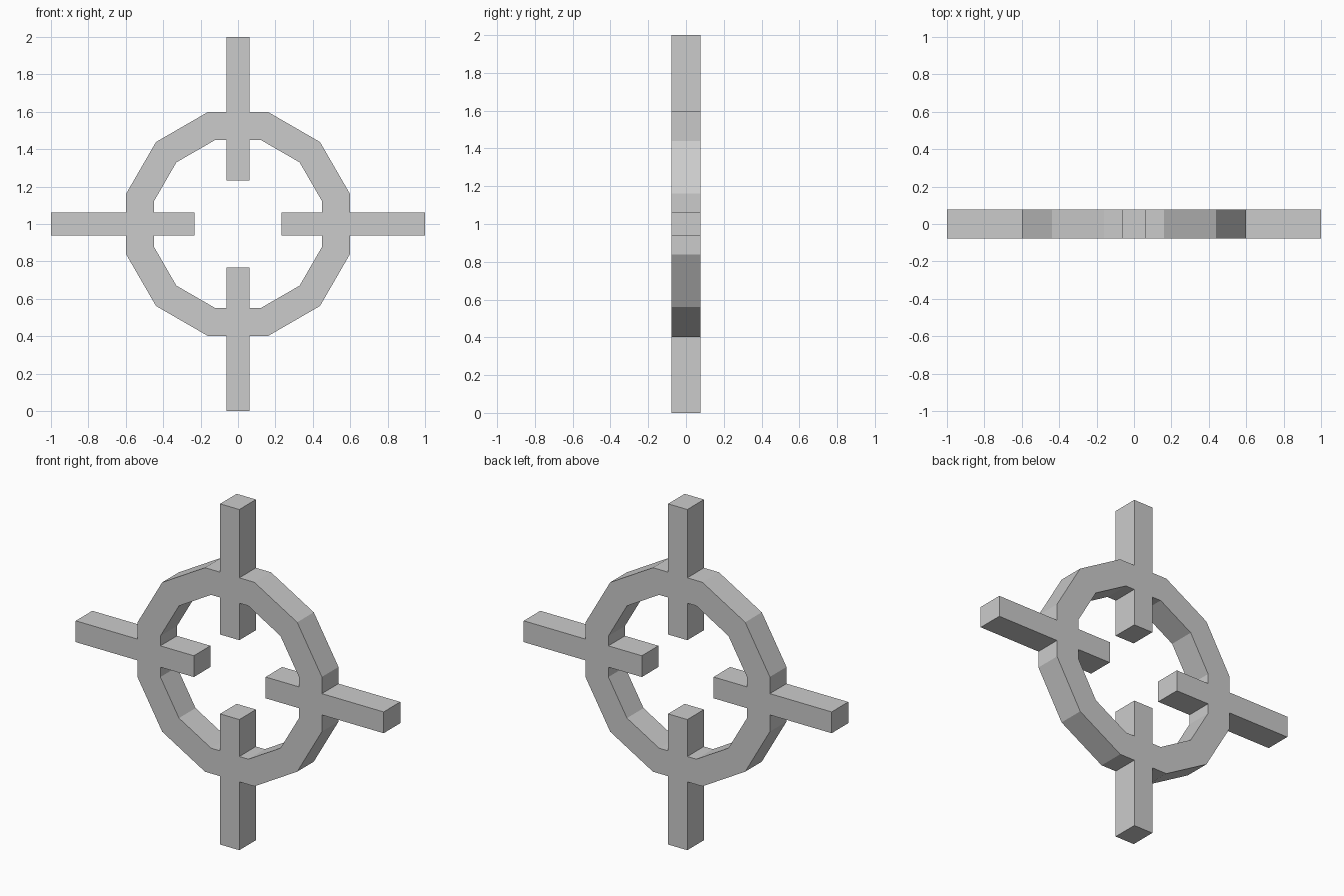
import bpy, bmesh, math
from mathutils import Matrix, Vector

if "Cube" in bpy.data.objects:
    bpy.data.objects.remove(bpy.data.objects["Cube"])

D = 0.077          # half depth
H = 0.0625         # half bar width
R_OUT, R_IN = 0.62, 0.466   # corner radii of the 12-sided ring
BAR_IN, BAR_OUT = 0.233, 1.0


def polar(r, deg):
    a = math.radians(deg)
    return (r * math.cos(a), r * math.sin(a))


fo, fi = polar(R_OUT, 15)[0], polar(R_IN, 15)[0]   # flat distances of the ring

# Outer and inner ring points from one bar's edge to the next bar's edge
outer = [(fo, H)] + [polar(R_OUT, a) for a in (15, 45, 75)] + [(H, fo)]
inner = [(fi, H)] + [polar(R_IN, a) for a in (15, 45, 75)] + [(H, fi)]

bm = bmesh.new()
for k in range(4):
    rot = Matrix.Rotation(-k * math.pi / 2, 3, 'Y')

    def face(points):
        bm.faces.new([bm.verts.new(rot @ Vector((x, -D, z)) + Vector((0, 0, 1)))
                      for x, z in points])

    # Ring quarter
    for i in range(4):
        face([inner[i], outer[i], outer[i + 1], inner[i + 1]])
    # Bar: inside stub, ring crossing, outside arm
    xs = [BAR_IN, fi, fo, BAR_OUT]
    for a, b in zip(xs, xs[1:]):
        face([(a, -H), (b, -H), (b, H), (a, H)])

# Weld the flat shape and give it depth
bmesh.ops.remove_doubles(bm, verts=bm.verts[:], dist=0.0005)
ext = bmesh.ops.extrude_face_region(bm, geom=bm.faces[:], use_keep_orig=True)
top = [g for g in ext["geom"] if isinstance(g, bmesh.types.BMVert)]
bmesh.ops.translate(bm, verts=top, vec=(0, 2 * D, 0))
bmesh.ops.recalc_face_normals(bm, faces=bm.faces[:])

mesh = bpy.data.meshes.new("crosshair_ring")
bm.to_mesh(mesh)
bm.free()
obj = bpy.data.objects.new("crosshair_ring", mesh)
bpy.context.collection.objects.link(obj)
